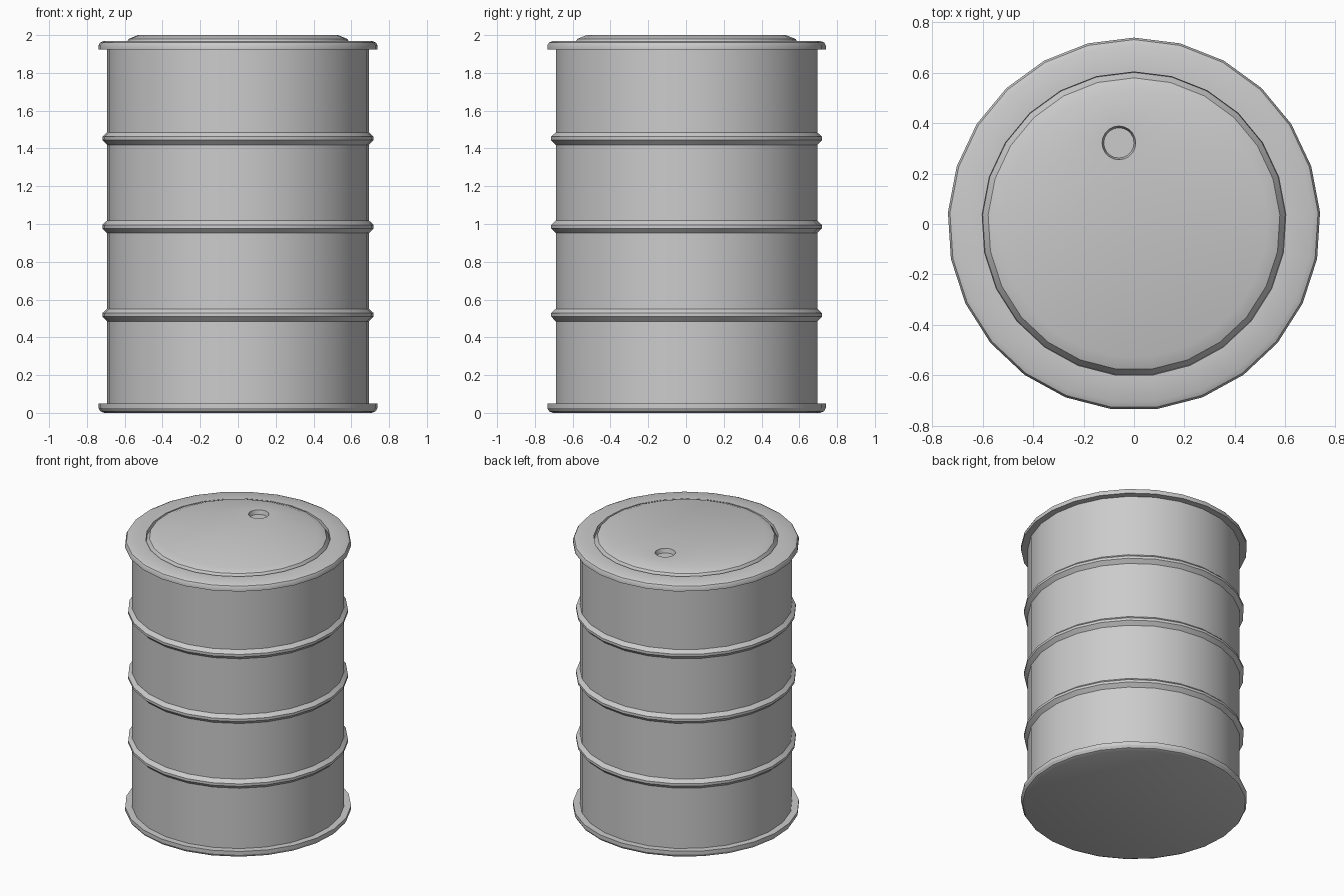
import bpy, bmesh
from math import cos, sin, pi, radians

SIDES = 25

cube = bpy.data.objects.get("Cube")
if cube:
    bpy.data.objects.remove(cube, do_unlink=True)

steel = bpy.data.materials.new("grey steel")
steel.use_nodes = True
grey = (0.6, 0.6, 0.6, 1)
steel.diffuse_color = grey
steel.node_tree.nodes["Principled BSDF"].inputs["Base Color"].default_value = grey


def ring(bm, r, z, sides=SIDES, cx=0, cy=0):
    return [bm.verts.new((cx + r * cos(pi / 2 + 2 * pi * i / sides),
                          cy + r * sin(pi / 2 + 2 * pi * i / sides), z))
            for i in range(sides)]


def loft(bm, profile, **kw):
    """Skin rings of (radius, height); returns the first and last ring."""
    rings = [ring(bm, r, z, **kw) for r, z in profile]
    for a, b in zip(rings, rings[1:]):
        n = len(a)
        for i in range(n):
            bm.faces.new((a[i], a[(i + 1) % n], b[(i + 1) % n], b[i]))
    return rings[0], rings[-1]


def loop_edges(bm, verts):
    return [bm.edges.get((verts[i - 1], verts[i])) for i in range(len(verts))]


def finish(bm, name):
    mesh = bpy.data.meshes.new(name)
    bm.to_mesh(mesh)
    bm.free()
    obj = bpy.data.objects.new(name, mesh)
    bpy.context.collection.objects.link(obj)
    mesh.materials.append(steel)
    bpy.ops.object.select_all(action='DESELECT')
    obj.select_set(True)
    bpy.context.view_layer.objects.active = obj
    bpy.ops.object.shade_smooth_by_angle(angle=radians(30))


# Drum body: bottom rim, wall with three hoops, top rim
bm = bmesh.new()
profile = [(0.71, 0.0), (0.73, 0.008), (0.74, 0.025), (0.74, 0.05), (0.695, 0.05)]
for mid in (0.518, 0.985, 1.452):
    profile += [(0.695, mid - 0.033), (0.72, mid - 0.008),
                (0.72, mid + 0.01), (0.695, mid + 0.033)]
profile += [(0.695, 1.925), (0.74, 1.925), (0.74, 1.945), (0.732, 1.96),
            (0.71, 1.97), (0.604, 1.97), (0.602, 1.945)]
base, top = loft(bm, profile)
bm.faces.new(base[::-1])
finish(bm, "drum_body")

# Raised lid with a groove around it and a sunken bung hole
bm = bmesh.new()
outer, lid_edge = loft(bm, [(0.602, 1.945), (0.58, 1.98), (0.53, 2.0)])
hole_edge, floor = loft(bm, [(0.067, 2.0), (0.06, 1.97)],
                        sides=20, cx=-0.06, cy=0.322)
bm.faces.new(floor)
bmesh.ops.triangle_fill(bm, use_beauty=True, normal=(0, 0, 1),
                        edges=loop_edges(bm, lid_edge) + loop_edges(bm, hole_edge))
bmesh.ops.recalc_face_normals(bm, faces=bm.faces)
if max(bm.faces, key=lambda f: f.calc_center_median().z).normal.z < 0:
    bmesh.ops.reverse_faces(bm, faces=bm.faces)
finish(bm, "lid")
